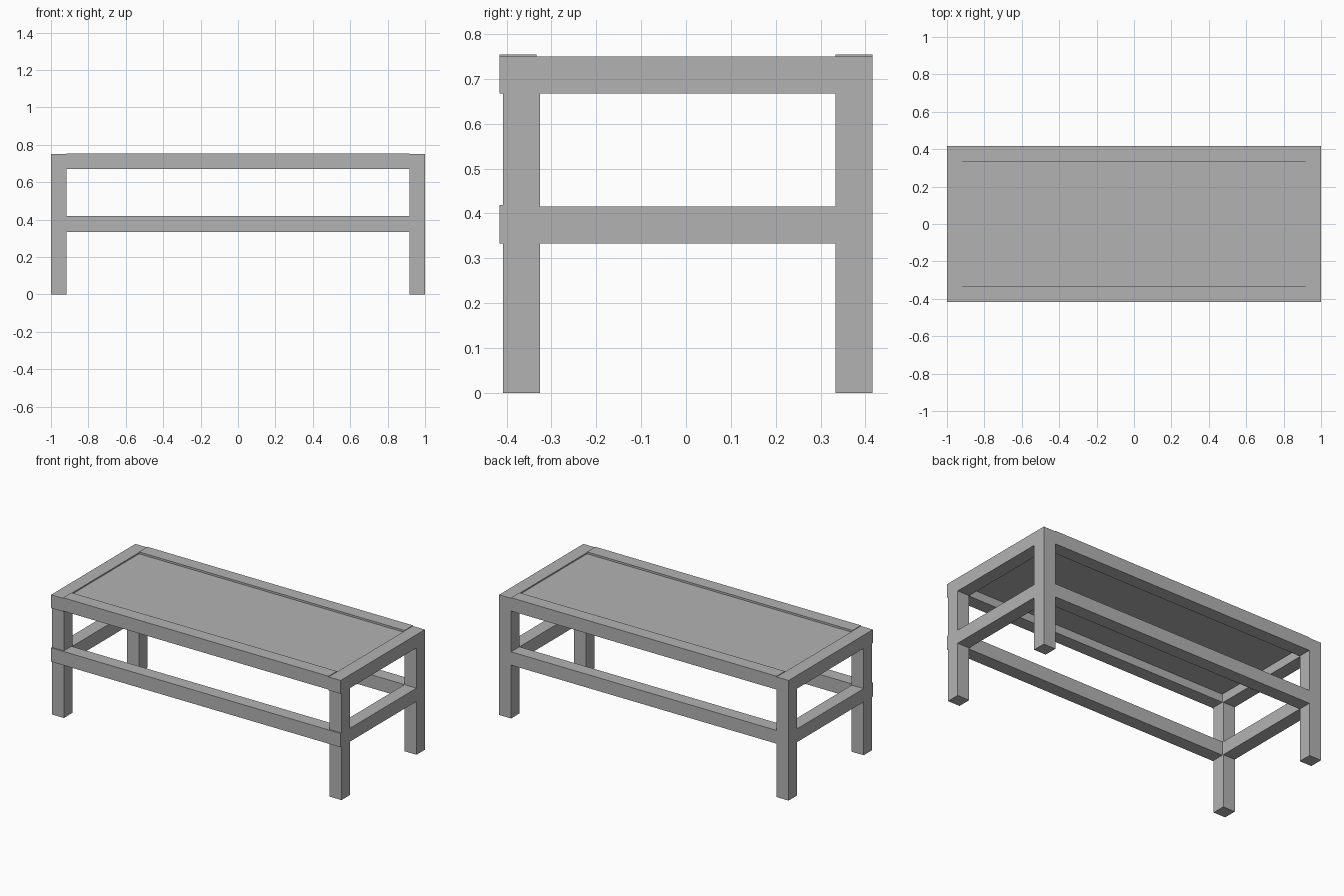
import bpy

cube = bpy.data.objects.get("Cube")
if cube:
    bpy.data.objects.remove(cube, do_unlink=True)

grey = bpy.data.materials.new("plain_grey")
grey.use_nodes = True
colour = (0.45, 0.45, 0.45, 1)
grey.diffuse_color = colour
grey.node_tree.nodes["Principled BSDF"].inputs["Base Color"].default_value = colour


def box(name, x, y, z):
    """Box from its (low, high) extents along each axis."""
    bpy.ops.mesh.primitive_cube_add(size=1)
    obj = bpy.context.object
    obj.name = name
    for v in obj.data.vertices:
        v.co = [lo + (c + 0.5) * (hi - lo) for c, (lo, hi) in zip(v.co, (x, y, z))]
    obj.data.materials.append(grey)
    return obj


BEAM = 0.083
END, INNER = 1.0, 1.0 - BEAM
DEPTH = 0.416
BACK = (DEPTH - BEAM, DEPTH)
FRONT = (-DEPTH, BEAM - DEPTH)
FRONT_LEG = (-0.408, -0.325)
LOW = (0.333, 0.416)
HIGH = (0.667, 0.75)

# Legs, side rails and lower side stretchers
for side, x in (("left", (INNER, END)), ("right", (-END, -INNER))):
    box(f"front_leg_{side}", x, FRONT_LEG, (0, HIGH[0]))
    box(f"back_leg_{side}", x, BACK, (0, HIGH[0]))
    box(f"top_side_rail_{side}", x, (-DEPTH, DEPTH), HIGH)
    box(f"lower_side_rail_{side}", x, (FRONT_LEG[1], BACK[0]), LOW)

# Long top rails, standing slightly proud of the side rails
for name, y in (("front", FRONT), ("back", BACK)):
    box(f"top_{name}_rail", (-INNER, INNER), y, (0.671, 0.754))

# Lower long stretchers; the front one overlaps the legs
box("lower_front_rail", (-END, END), FRONT, (0.333, 0.419))
box("lower_back_rail", (-INNER, INNER), BACK, LOW)

# Thin recessed table top
box("table_top", (-INNER, INNER), (FRONT[1], BACK[0]), (0.722, 0.742))
